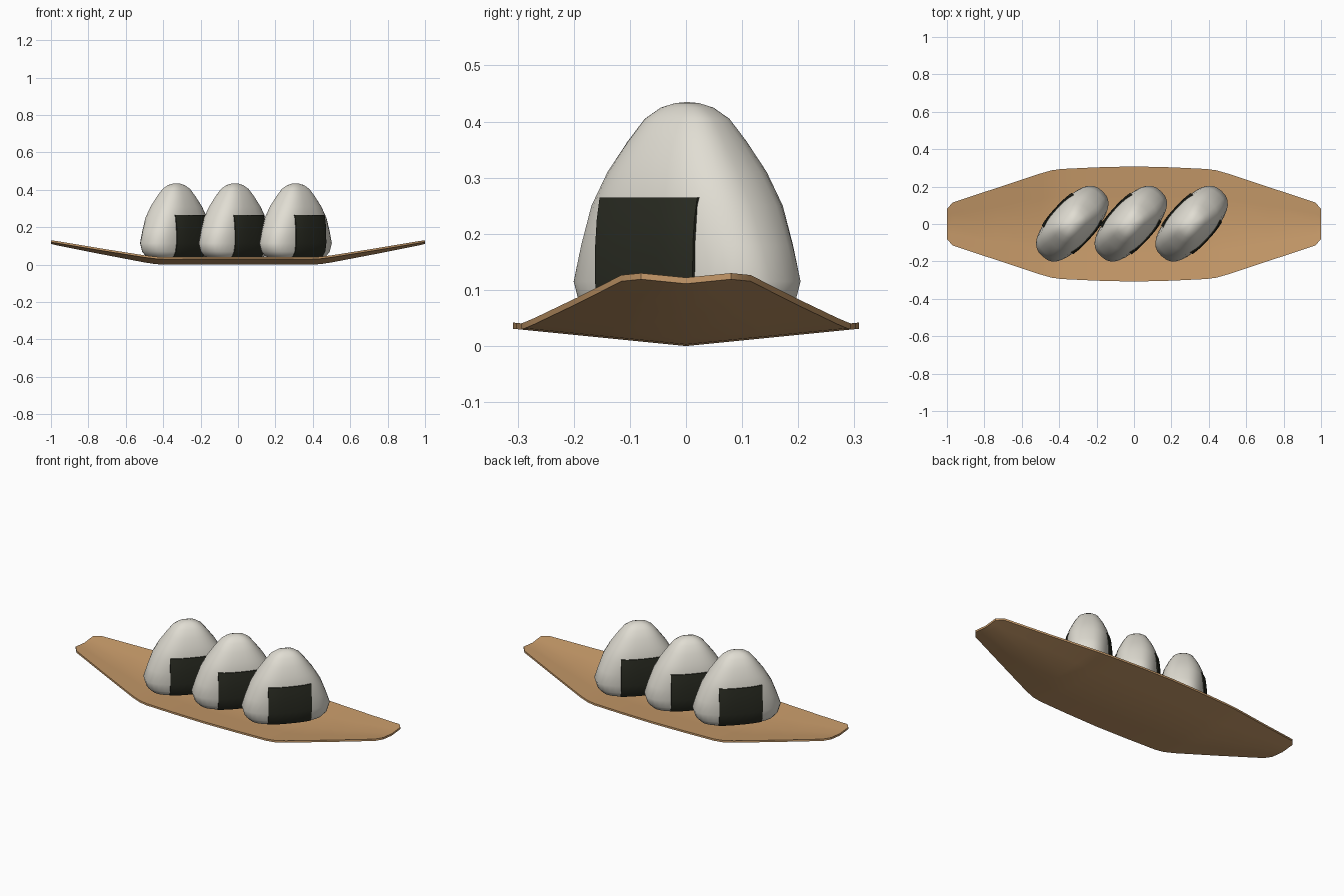
import bpy, bmesh, math
from mathutils import Matrix

if "Cube" in bpy.data.objects:
    bpy.data.objects.remove(bpy.data.objects["Cube"])


def material(name, rgb):
    m = bpy.data.materials.new(name)
    m.diffuse_color = (*rgb, 1)
    m.use_nodes = True
    m.node_tree.nodes["Principled BSDF"].inputs["Base Color"].default_value = m.diffuse_color
    return m


RICE = material("rice white", (0.75, 0.725, 0.65))
NORI = material("seaweed black", (0.024, 0.026, 0.017))
LEAF = material("tray tan", (0.58, 0.33, 0.145))


def finish(name, bm, mat, angle, matrix=Matrix()):
    bmesh.ops.recalc_face_normals(bm, faces=bm.faces)
    me = bpy.data.meshes.new(name)
    bm.to_mesh(me)
    bm.free()
    me.materials.append(mat)
    ob = bpy.data.objects.new(name, me)
    ob.matrix_world = matrix
    bpy.context.collection.objects.link(ob)
    bpy.ops.object.select_all(action='DESELECT')
    ob.select_set(True)
    bpy.context.view_layer.objects.active = ob
    bpy.ops.object.shade_smooth_by_angle(angle=math.radians(angle))
    return ob


def skin(bm, rows, closed=False):
    """Bridge equal-length rows of vertices with quads."""
    for r, s in zip(rows, rows[1:]):
        n = len(r)
        for i in range(n if closed else n - 1):
            j = (i + 1) % n
            bm.faces.new((r[i], r[j], s[j], s[i]))


def solid_sheet(bm, lower, upper):
    """Closed thin slab between two matching grids of points."""
    rows = [[bm.verts.new(p) for p in lo] + [bm.verts.new(p) for p in reversed(up)]
            for lo, up in zip(lower, upper)]
    skin(bm, rows, closed=True)
    bm.faces.new(rows[0])
    bm.faces.new(rows[-1])


# Tray: shallow V section with tapering, upturned ends (x, half width, keel height)
half = [(0, 0.308, 0), (0.2, 0.303, 0), (0.39, 0.294, 0), (0.44, 0.287, 0.003),
        (0.5, 0.27, 0.012), (0.73, 0.194, 0.056), (0.97, 0.115, 0.104), (1, 0.08, 0.111)]
stations = [(-x, w, z) for x, w, z in reversed(half[1:])] + half
THICK = 0.011
fractions = [-1, -0.5, 0, 0.5, 1]
lower = [[(x, w * f, z + 0.1 * abs(w * f)) for f in fractions] for x, w, z in stations]
upper = [[(x, y, z + THICK) for x, y, z in row] for row in lower]
bm = bmesh.new()
solid_sheet(bm, lower, upper)
finish("tray", bm, LEAF, 40)

# Rice ball rings: height, half length, half thickness
RINGS = [(0.028, 0.15, 0.07), (0.045, 0.198, 0.1), (0.07, 0.223, 0.111),
         (0.115, 0.237, 0.117), (0.18, 0.215, 0.119), (0.25, 0.188, 0.117),
         (0.31, 0.152, 0.104), (0.365, 0.111, 0.081), (0.405, 0.079, 0.058),
         (0.425, 0.049, 0.036), (0.433, 0.022, 0.016)]
POWER = 2.6


def ring_size(z):
    for (z0, a0, b0), (z1, a1, b1) in zip(RINGS, RINGS[1:]):
        if z <= z1:
            t = (z - z0) / (z1 - z0)
            return a0 + t * (a1 - a0), b0 + t * (b1 - b0)


def signed_power(v):
    return math.copysign(abs(v) ** (2 / POWER), v)


def rice_ball(name, matrix):
    bm = bmesh.new()
    n = 32
    rows = []
    for z, a, b in RINGS:
        angles = [2 * math.pi * i / n for i in range(n)]
        rows.append([bm.verts.new((a * signed_power(math.cos(t)),
                                   b * signed_power(math.sin(t)), z)) for t in angles])
    skin(bm, rows, closed=True)
    bm.faces.new(rows[0])
    top = bm.verts.new((0, 0, 0.435))
    for i in range(n):
        bm.faces.new((rows[-1][i], rows[-1][(i + 1) % n], top))
    finish(name, bm, RICE, 60, matrix)


def seaweed_panel(name, side, matrix):
    """Curved sheet lying on one broad face of the rice ball."""
    def grid(offset):
        rows = []
        for z in (0.042, 0.07, 0.115, 0.18, 0.225, 0.265):
            a, b = ring_size(z)
            row = []
            for i in range(9):
                u = 0.118 * (i / 4 - 1)
                y = b * (1 - abs(u / a) ** POWER) ** (1 / POWER) + offset
                row.append((u, side * y, z))
            rows.append(row)
        return rows
    bm = bmesh.new()
    solid_sheet(bm, grid(-0.004), grid(0.005))
    finish(name, bm, NORI, 40, matrix)


# Three turned rice balls, each with a seaweed sheet on both faces
for k, x in enumerate((-0.33, -0.017, 0.308), 1):
    m = Matrix.Translation((x, 0.002, 0)) @ Matrix.Rotation(math.radians(47.5), 4, 'Z')
    rice_ball(f"rice_ball_{k}", m)
    seaweed_panel(f"seaweed_front_{k}", -1, m)
    seaweed_panel(f"seaweed_back_{k}", 1, m)
